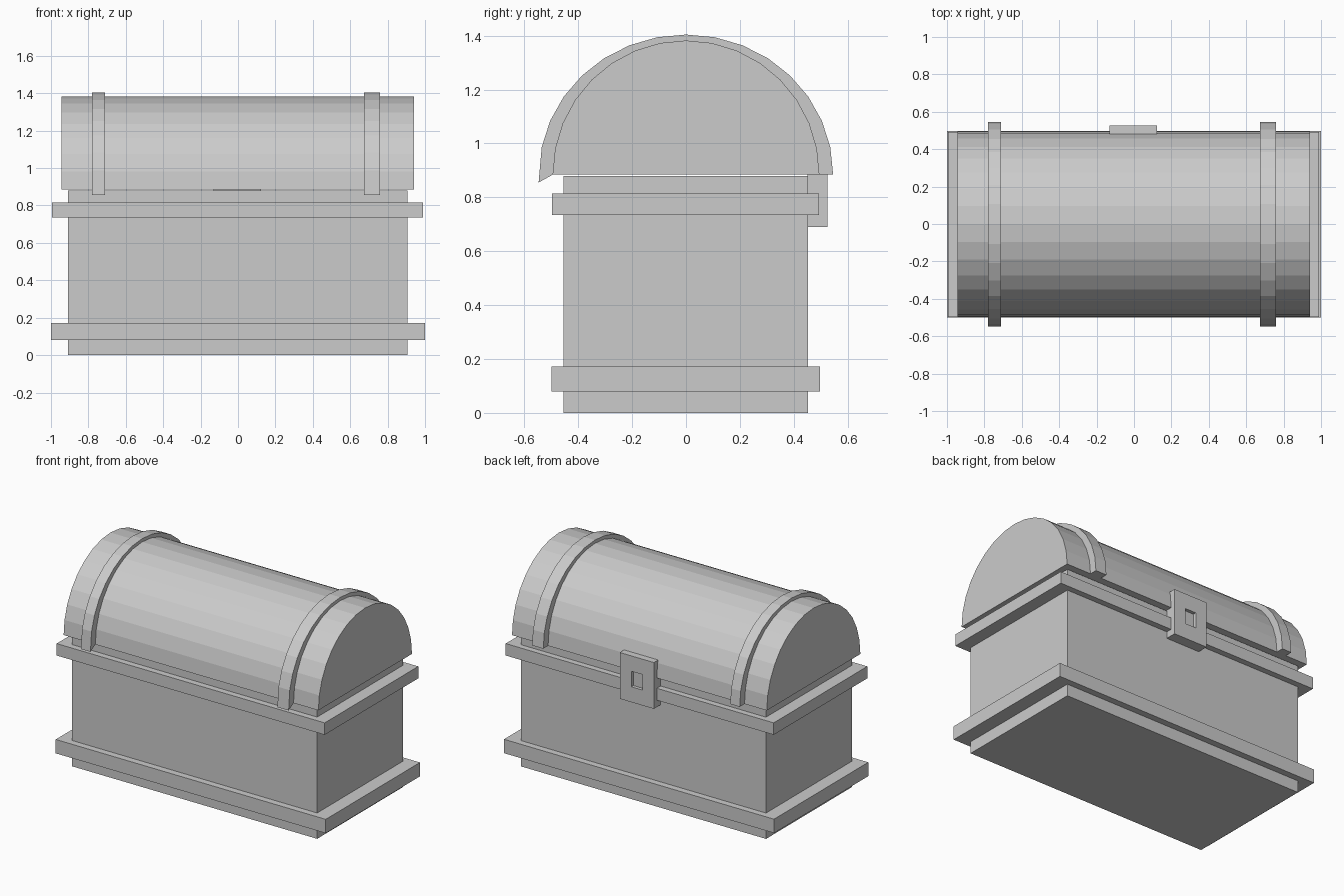
import bpy, bmesh, math

if "Cube" in bpy.data.objects:
    bpy.data.objects.remove(bpy.data.objects["Cube"])

LID_Z = 0.885   # hinge line height
SEG = 16        # facets over the half-round lid


def finish(name, bm):
    bmesh.ops.recalc_face_normals(bm, faces=bm.faces)
    mesh = bpy.data.meshes.new(name)
    bm.to_mesh(mesh)
    bm.free()
    obj = bpy.data.objects.new(name, mesh)
    bpy.context.collection.objects.link(obj)
    return obj


def box_bm(x0, x1, y0, y1, z0, z1):
    bm = bmesh.new()
    bmesh.ops.create_cube(bm, size=1)
    for v in bm.verts:
        v.co.x = x0 if v.co.x < 0 else x1
        v.co.y = y0 if v.co.y < 0 else y1
        v.co.z = z0 if v.co.z < 0 else z1
    return bm


def arc(ry, rz):
    # half ellipse running from the front (-y) over the top to the back
    return [(-ry * math.cos(math.pi * i / SEG),
             LID_Z + rz * math.sin(math.pi * i / SEG)) for i in range(SEG + 1)]


def extrude_x(name, profile, x0, x1):
    bm = bmesh.new()
    face = bm.faces.new([bm.verts.new((x0, y, z)) for y, z in profile])
    ext = bmesh.ops.extrude_face_region(bm, geom=[face], use_keep_orig=True)
    for g in ext["geom"]:
        if isinstance(g, bmesh.types.BMVert):
            g.co.x = x1
    return finish(name, bm)


# Chest body and the two surrounding trim bands
finish("chest_body", box_bm(-0.91, 0.905, -0.455, 0.453, 0, 0.88))
finish("lower_band", box_bm(-1.0, 1.0, -0.5, 0.497, 0.08, 0.173))
finish("upper_band", box_bm(-0.995, 0.99, -0.497, 0.493, 0.735, 0.815))

# Half-round lid
extrude_x("lid", arc(0.495, 0.497), -0.945, 0.942)

# Lid straps, with the front ends dropping slightly below the lid
outer = arc(0.546, 0.519)
outer[0] = (-0.547, 0.855)
strap_profile = outer + arc(0.493, 0.495)[::-1]
for side, x0, x1 in (("left", -0.78, -0.71), ("right", 0.675, 0.758)):
    extrude_x(side + "_strap", strap_profile, x0, x1)

# Lock plate on the back with a recessed rectangular keyhole
bm = box_bm(-0.13, 0.122, 0.45, 0.526, 0.69, 1.0)
bm.normal_update()
plate = max(bm.faces, key=lambda f: f.calc_center_median().y)
bmesh.ops.inset_individual(bm, faces=[plate], thickness=0.05)
cx, cz = -0.004, 0.845
for v in plate.verts:
    v.co.x = cx + math.copysign(0.041, v.co.x - cx)
    v.co.z = cz + math.copysign(0.052, v.co.z - cz)
hole = bmesh.ops.extrude_discrete_faces(bm, faces=[plate])["faces"][0]
bmesh.ops.translate(bm, verts=hole.verts, vec=(0, -0.022, 0))
finish("lock_plate", bm)
